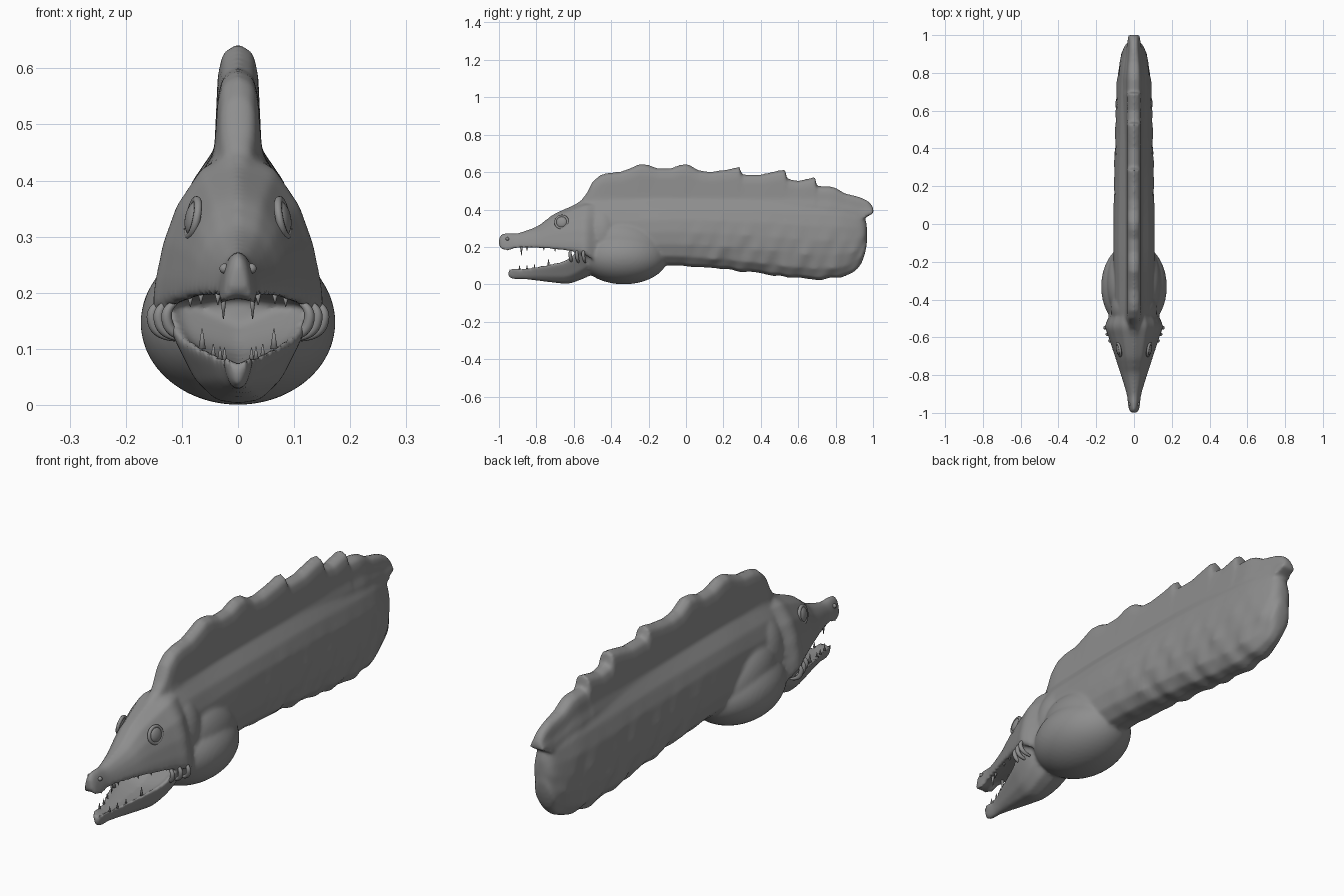
import bpy, bmesh, math
from mathutils import Vector, Matrix

if "Cube" in bpy.data.objects:
    bpy.data.objects.remove(bpy.data.objects["Cube"])

grey = bpy.data.materials.new("dark_grey")
grey.diffuse_color = (.27, .27, .27, 1)
grey.use_nodes = True
grey.node_tree.nodes["Principled BSDF"].inputs["Base Color"].default_value = grey.diffuse_color


def spline(rows, n):
    """Catmull-Rom resampling of a short list of rows."""
    r = [Vector(q) for q in rows]
    r = [r[0]] + r + [r[-1]]
    out = []
    for i in range(1, len(r) - 2):
        a, b, c, d = r[i - 1:i + 3]
        for k in range(n):
            t = k / n
            out.append(0.5 * (2 * b + (c - a) * t + (2 * a - 5 * b + 4 * c - d) * t * t
                              + (3 * b - a - 3 * c + d) * t ** 3))
    return out + [r[-2]]


def loft(bm, rows, section, ripple=0.0, level=9.0):
    """Rows are (y, bottom, top, half width); section is half outline (u, t)."""
    outline = section + [(-u, t) for u, t in section[-2:0:-1]]
    rings = []
    for y, zb, zt, w in rows:
        ring = []
        for u, t in outline:
            fade = ripple * max(0, 0.75 - t) * max(0, min(1, (y + 0.1) * 4))
            bump = fade * (math.sin(y * 47 + t * 9) + 0.9 * math.sin(y * 29 - t * 14)
                           + 0.6 * math.sin(y * 71 + t * 21))
            h = zt - zb
            if t < .5:
                h = min(h * 1.2, level) if level < 1 else h
            ring.append(bm.verts.new((u * (w + bump), y, zb + h * t - bump * 0.5 * (1 - t))))
        rings.append(ring)
    n = len(outline)
    for a, b in zip(rings, rings[1:]):
        for i in range(n):
            bm.faces.new((a[i], a[(i + 1) % n], b[(i + 1) % n], b[i]))
    bm.faces.new(rings[0])
    bm.faces.new(rings[-1])


def blob(bm, pos, radii, tilt=0):
    bmesh.ops.create_icosphere(bm, subdivisions=4, radius=1, matrix=Matrix.Translation(pos)
                               @ Matrix.Rotation(tilt, 4, 'X') @ Matrix.Diagonal((*radii, 1)))


def finish(name, bm):
    bmesh.ops.recalc_face_normals(bm, faces=bm.faces)
    for f in bm.faces:
        f.smooth = True
    me = bpy.data.meshes.new(name)
    bm.to_mesh(me)
    bm.free()
    ob = bpy.data.objects.new(name, me)
    bpy.context.collection.objects.link(ob)
    return ob


bm = bmesh.new()

# long flat-sided trunk
round_sec = [(0, 0), (.45, .03), (.8, .14), (.97, .32), (1, .5), (.92, .68), (.74, .83), (.45, .96), (0, 1)]
trunk = [(-.56, .13, .4, .06), (-.5, .08, .45, .1), (-.3, .08, .46, .106), (-.1, .1, .46, .11),
         (.2, .08, .46, .106), (.45, .05, .46, .1), (.65, .027, .45, .095), (.8, .032, .44, .085),
         (.88, .055, .42, .07), (.93, .1, .4, .055), (.955, .16, .36, .04), (.967, .22, .32, .018)]
loft(bm, spline(trunk, 14), round_sec, 0.007)

# skull with upper jaw
skull_sec = [(0, .1), (.7, .06), (.92, 0), (1, .06), (.98, .2), (.88, .45), (.72, .68), (.43, .9), (0, 1)]
skull = [(-1, .205, .25, .014), (-.985, .185, .27, .026), (-.95, .18, .276, .033), (-.9, .193, .275, .04),
         (-.8, .193, .31, .07), (-.75, .19, .345, .086), (-.7, .185, .38, .102), (-.6, .172, .425, .135),
         (-.54, .155, .45, .152), (-.48, .12, .455, .13), (-.4, .1, .455, .1), (-.3, .1, .45, .08)]
loft(bm, spline(skull, 8), skull_sec)

# lower jaw
jaw_sec = [(0, 0), (.35, .05), (.65, .3), (.9, .72), (1, .93), (.92, 1), (.75, .87), (0, .7)]
jaw = [(-.952, .04, .08, .012), (-.925, .028, .092, .027), (-.87, .027, .088, .033), (-.8, .02, .097, .057),
       (-.7, .008, .115, .092), (-.63, .003, .14, .117), (-.56, .025, .2, .138), (-.5, .05, .25, .13),
       (-.42, .06, .25, .1)]
loft(bm, spline(jaw, 8), jaw_sec)

# scalloped dorsal crest
crest_sec = [(0, 0), (1, .03), (.88, .28), (.7, .45), (.6, .8), (.45, .94), (0, 1)]
crest_top = [(-.62, .41), (-.56, .45), (-.53, .49), (-.5, .55), (-.46, .585), (-.42, .597), (-.35, .603),
             (-.3, .622), (-.25, .645), (-.21, .643), (-.15, .622), (-.08, .622), (-.03, .642), (.01, .645),
             (.07, .61), (.13, .603), (.22, .615), (.285, .63), (.3, .588), (.4, .588), (.48, .607),
             (.53, .616), (.54, .566), (.6, .554), (.69, .575), (.7, .525), (.77, .525), (.8, .517),
             (.85, .487), (.93, .468), (.97, .448), (.99, .428), (1.002, .405)]
rows = []
for y, z in crest_top:
    low = .36 if y < .9 else .34 + max(0, y - .93) * .55
    rows.append((y, low, z, min(.06, .025 + (y + .62) * .25, .033 + max(0, 1 - y) * .12)))
loft(bm, rows, crest_sec, level=.22)

# swollen chest, neck and raised shoulders
blob(bm, (0, -.332, .147), (.174, .235, .147))
blob(bm, (0, -.45, .25), (.122, .12, .18))
for s in (-1, 1):
    blob(bm, (s * .055, -.31, .2), (.09, .19, .13), -.25)

body = finish("body", bm)
m = body.modifiers.new("merge", 'REMESH')
m.mode = 'VOXEL'
m.voxel_size = .0075
m.use_smooth_shade = True
m = body.modifiers.new("soften", 'SMOOTH')
m.factor = .5
m.iterations = 9

# eyes: ball with a raised lid
for s, side in ((-1, "left"), (1, "right")):
    q = Vector((s, -.2, .2)).normalized().to_track_quat('Z', 'Y').to_euler()
    pos = (s * .08, -.665, .333)
    bpy.ops.mesh.primitive_torus_add(location=pos, rotation=q, major_radius=.033, minor_radius=.007,
                                     major_segments=32, minor_segments=10)
    bpy.context.object.name = f"eyelid_{side}"
    bpy.ops.object.shade_smooth()
    bpy.ops.mesh.primitive_uv_sphere_add(location=pos, rotation=q, radius=.03)
    bpy.context.object.scale.z = .45
    bpy.context.object.name = f"eyeball_{side}"
    bpy.ops.object.shade_smooth()
    # nostril bead
    bpy.ops.mesh.primitive_uv_sphere_add(location=(s * .024, -.955, .243), radius=.009)
    bpy.context.object.name = f"nostril_{side}"
    bpy.ops.object.shade_smooth()

# teeth: (x, y, z of root, length, radius), mirrored
bm = bmesh.new()
teeth = [(.026, -.88, .205, -.052, .008), (.036, -.85, .2, -.022, .006), (.066, -.76, .2, -.02, .006),
         (.085, -.7, .195, -.02, .006), (.024, -.89, .08, .022, .005), (.032, -.85, .082, .022, .005),
         (.044, -.81, .085, .024, .005), (.064, -.735, .1, .036, .007)]
for x, y, z, h, r in teeth:
    for s in (-1, 1):
        flip = Matrix.Rotation(math.pi if h < 0 else 0, 4, 'X')
        bmesh.ops.create_cone(bm, cap_ends=True, segments=10, radius1=r, radius2=.0008, depth=abs(h),
                              matrix=Matrix.Translation((s * x, y, z + h / 2)) @ flip)
finish("teeth", bm)

# curved cheek folds at the mouth corners
for i, (x, y) in enumerate(((.112, -.615), (.126, -.58), (.138, -.545))):
    for s in (-1, 1):
        cu = bpy.data.curves.new("cheek_fold", 'CURVE')
        cu.dimensions = '3D'
        cu.bevel_depth = .010
        cu.bevel_resolution = 3
        cu.use_fill_caps = True
        sp = cu.splines.new('NURBS')
        pts = [(0, 0, .182, .5), (.016, -.006, .172, .9), (.018, -.004, .148, 1),
               (.004, .002, .124, .9), (-.026, .006, .118, .5)]
        sp.points.add(len(pts) - 1)
        for p, (dx, dy, z, rad) in zip(sp.points, pts):
            p.co = (s * (x + dx), y + dy, z, 1)
            p.radius = rad
        sp.use_endpoint_u = True
        sp.order_u = 4
        ob = bpy.data.objects.new(f"cheek_fold_{i}_{'left' if s < 0 else 'right'}", cu)
        bpy.context.collection.objects.link(ob)

# one dark grey for every part
for ob in bpy.context.collection.objects:
    ob.data.materials.append(grey)
